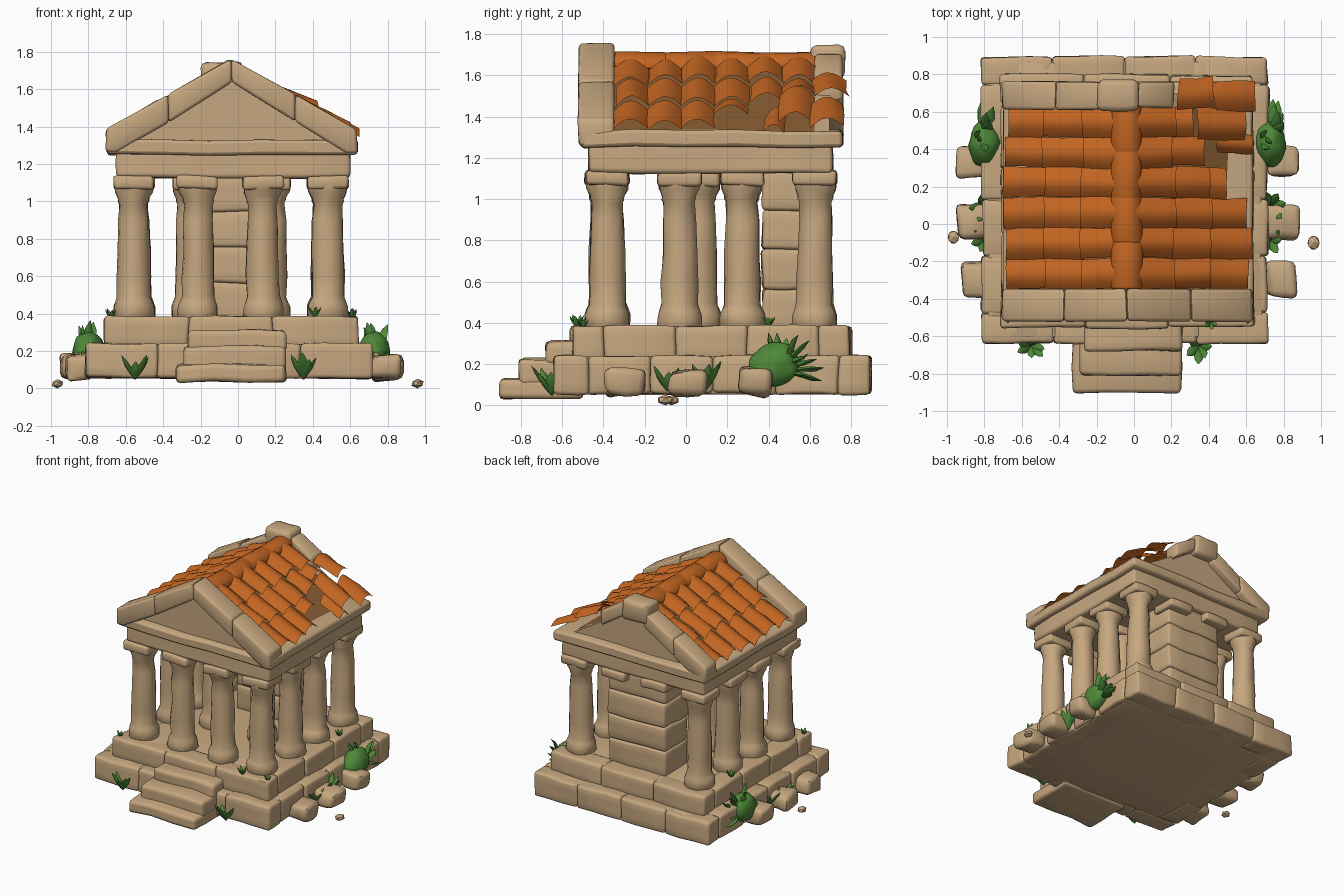
import bpy, bmesh, math, random
from mathutils import Vector, Matrix, noise

if "Cube" in bpy.data.objects:
    bpy.data.objects.remove(bpy.data.objects["Cube"])
random.seed(4)
R = random.uniform
CX, CY = -0.035, 0.12      # temple axis


def material(name, rgb):
    m = bpy.data.materials.new(name)
    m.diffuse_color = (*rgb, 1)
    m.use_nodes = True
    m.node_tree.nodes["Principled BSDF"].inputs["Base Color"].default_value = m.diffuse_color
    return m


STONE = material("sandstone", (0.57, 0.39, 0.215))
TILE = material("terracotta", (0.54, 0.13, 0.016))
LEAF = material("leaf_green", (0.075, 0.25, 0.04))
WOOD = material("dark_roof_wood", (0.25, 0.115, 0.035))


def finish(name, bm, mat, wobble=0.012, freq=5, angle=50):
    """Slight worn wobble, clean normals, smooth shading."""
    for v in bm.verts:
        v.co += noise.noise_vector(v.co * freq) * wobble
    bmesh.ops.recalc_face_normals(bm, faces=bm.faces)
    me = bpy.data.meshes.new(name)
    bm.to_mesh(me)
    bm.free()
    me.materials.append(mat)
    for p in me.polygons:
        p.use_smooth = True
    me.set_sharp_from_angle(angle=math.radians(angle))
    ob = bpy.data.objects.new(name, me)
    bpy.context.collection.objects.link(ob)
    return ob


def bevel(bm, w):
    edges = [e for e in bm.edges if len(e.link_faces) == 2 and e.calc_face_angle(0) > 0.4]
    bmesh.ops.bevel(bm, geom=edges, offset=w, segments=2, profile=0.5, affect='EDGES')


def box(name, x, y, z, w=0.018, cuts=2, mat=STONE, wobble=0.012):
    bm = bmesh.new()
    bmesh.ops.create_cube(bm, size=1)
    for v in bm.verts:
        v.co = [a + (c + 0.5) * (b - a) for c, (a, b) in zip(v.co, (x, y, z))]
    if cuts:
        bmesh.ops.subdivide_edges(bm, edges=bm.edges[:], cuts=cuts, use_grid_fill=True)
    bevel(bm, w)
    return finish(name, bm, mat, wobble)


def prism(name, pts, y0, y1, w=0.018, mat=STONE):
    """Outline in x,z pushed along y."""
    bm = bmesh.new()
    f = bm.faces.new([bm.verts.new((x, y0, z)) for x, z in pts])
    ext = bmesh.ops.extrude_face_region(bm, geom=[f])["geom"]
    for v in ext:
        if isinstance(v, bmesh.types.BMVert):
            v.co.y = y1
    bmesh.ops.recalc_face_normals(bm, faces=bm.faces)
    if w:
        bevel(bm, w)
    return finish(name, bm, mat)


def lathe(bm, prof, n, mtx):
    rings = [[bm.verts.new(mtx @ Vector((r * math.cos(2 * math.pi * i / n),
              r * math.sin(2 * math.pi * i / n), z))) for i in range(n)] for r, z in prof]
    for a, b in zip(rings, rings[1:]):
        for i in range(n):
            bm.faces.new((a[i], a[(i + 1) % n], b[(i + 1) % n], b[i]))
    bm.faces.new(rings[0][::-1])
    bm.faces.new(rings[-1])


def course(name, x, y, z, n):
    """Ring of worn blocks round a solid core."""
    d = 0.16
    box(name + "_core", (x[0] + .03, x[1] - .03), (y[0] + .03, y[1] - .03), (z[0], z[1] - .004), .01)
    for k in range(n):
        xa, xb = [x[0] + (x[1] - x[0]) * t / n for t in (k, k + 1)]
        ya, yb = [y[0] + d + (y[1] - y[0] - 2 * d) * t / n for t in (k, k + 1)]
        j = [R(-.008, .008) for _ in range(4)]
        box(name + "_front", (xa, xb), (y[0] + j[0], y[0] + d), z)
        box(name + "_back", (xa, xb), (y[1] - d, y[1] + j[1]), z)
        box(name + "_left", (x[0] + j[2], x[0] + d), (ya, yb), z)
        box(name + "_right", (x[1] - d, x[1] + j[3]), (ya, yb), z)


# Platform and stairs
course("lower_platform", (-.815, .715), (-.635, .90), (.055, .24), 4)
course("upper_platform", (-.715, .64), (-.555, .80), (.22, .385), 3)
for i, (x0, y0, z0, z1) in enumerate([(-.33, -.90, .035, .13), (-.29, -.81, .10, .225), (-.265, -.68, .2, .31)]):
    box("stair_step", (x0, .255), (y0, -.5), (z0, z1), .022)

# Columns: round base, tapered shaft, flared capital, square cap
PROFILE = [(.10, .37), (.11, .385), (.108, .44), (.098, .465), (.088, .49), (.089, .6), (.085, .75),
           (.08, .9), (.076, .985), (.083, 1.0), (.083, 1.015), (.1, 1.05), (.102, 1.08)]


def cap(x, y):
    box("column_cap", (x - .107, x + .107), (y - .105, y + .105), (1.065, 1.135), .016, 1)


def column(x, y):
    bm = bmesh.new()
    lathe(bm, PROFILE, 16, Matrix.Translation((x, y, 0)) @ Matrix.Rotation(R(0, 3), 4, 'Z'))
    finish("column", bm, STONE, .012, 9)
    cap(x, y)


XS, YS = (-.556, -.215, .134, .478), (-.382, -.03, .272, .625)
for x in XS:
    column(x, YS[0])
for y in YS[1:]:
    column(XS[0], y)
    column(XS[3], y)
for x in (-.245, .175):
    column(x, .06)
for x in XS[1:3]:
    cap(x, YS[3])

# Rear shrine wall in stacked courses
for k in range(4):
    e = R(-.006, .006)
    box("shrine_wall", (-.28 + e, .215 + e), (.37 + e, .665 + e), (.37 + k * .192, .37 + (k + 1) * .192))

# Entablature
box("architrave", (-.645, .595), (-.47, .71), (1.125, 1.27), .02, 4)
box("cornice", (-.70, .635), (-.51, .76), (1.25, 1.33), .02, 4)


# Gables: recessed panel with sloping stones; rear right slope is broken
def rake(name, side, u0, u1, y0, y1, lift=0):
    top = lambda u: 1.765 - .565 * u + lift
    low = lambda u: max(1.26, 1.635 - .62 * u)
    us = (u0, u1) if u1 < .6 else (u0, .61, u1)
    pts = [(CX + side * u, low(u)) for u in us] + [(CX + side * u1, top(u1)), (CX + side * u0, top(u0))]
    prism(name, pts, y0, y1)


panel = [(CX - .58, 1.3), (CX + .58, 1.3), (CX, 1.66)]
prism("front_gable_panel", panel, -.455, -.35, 0)
prism("rear_gable_panel", panel, .62, .70, 0)
for s in (-1, 1):
    rake("front_gable_slope", s, 0, .34, -.52, -.345)
    rake("front_gable_slope", s, .34, .67, -.52, -.345)
rake("rear_gable_slope", -1, .12, .38, .61, .76, -.01)
rake("rear_gable_slope", -1, .38, .67, .61, .76)
rake("rear_gable_slope", 1, .06, .25, .62, .76, -.025)
box("rear_gable_peak", (-.2, .03), (.605, .77), (1.58, 1.745), .03, 1)

# Roof underlay, seen through the hole
prism("roof_underlay", [(CX - .57, 1.31), (CX + .57, 1.31), (CX, 1.64)], -.36, .63, 0, WOOD)


# Curved roof tiles laid in overlapping rows
def tile(bm, side, u0, u1, y0, y1, lift=0, skew=0):
    nv = 8
    grid = []
    for a in (0, .5, 1):
        u = u0 + (u1 - u0) * a
        grid.append([bm.verts.new((CX + side * u, y0 + (y1 - y0) * t / nv + skew * a,
                    1.665 - .55 * u + .045 * math.sin(math.pi * t / nv) + .025 * a + lift))
                    for t in range(nv + 1)])
    faces = []
    for a, b in zip(grid, grid[1:]):
        for t in range(nv):
            vs = (a[t], b[t], b[t + 1], a[t + 1])
            faces.append(bm.faces.new(vs if side > 0 else vs[::-1]))
    bmesh.ops.solidify(bm, geom=faces, thickness=.03)


for side, name, limits in ((-1, "left_roof_tiles", [.65] * 6),
                           (1, "right_roof_tiles", [.65, .65, .65, .53, .41, .34])):
    bm = bmesh.new()
    for r, lim in enumerate(limits):
        y, u = -.345 + r * .162, .05
        while u < lim - .05:
            end = min(u + .2, lim)
            tile(bm, side, u - .02, end + R(-.01, .015), y + R(-.006, .006), y + .162, R(0, .012))
            u = end
    finish(name, bm, TILE, .012)

# Displaced tiles at the broken rear corner
bm = bmesh.new()
for u0, u1, y0, y1, lift, skew in [(.27, .47, .61, .78, .06, .01), (.47, .68, .60, .76, .04, .01),
                                   (.37, .62, .45, .62, .03, 0), (.48, .67, .38, .49, .0, -.01)]:
    tile(bm, 1, u0, u1, y0, y1, lift, skew)
finish("loose_roof_tiles", bm, TILE, .02)

# Ridge tiles
for k in range(4):
    y = -.345 + k * .24
    arc = [(CX - .005 + .085 * math.cos(math.pi * i / 8), 1.635 + .08 * math.sin(math.pi * i / 8)) for i in range(9)]
    prism("ridge_tile", arc, y, y + .245 + R(0, .01), .008, TILE)

# Loose stones beside the platform
for s in (-1, 1):
    for y0, y1, out, h in ((.25, .41, .91, .185), (-.08, .1, .915, .165), (-.39, -.2, .89, .18)):
        a, b = sorted((CX + s * .74, CX + s * out))
        ob = box("side_stone", (a, b), (y0, y1), (.05, h), .03, 1, STONE, .03)
for x, y, r in ((-.965, -.07, .034), (.96, -.1, .036)):
    bm = bmesh.new()
    bmesh.ops.create_icosphere(bm, subdivisions=1, radius=r)
    for v in bm.verts:
        v.co = Vector((x, y, r * .72)) + Vector((v.co.x, v.co.y * 1.15, v.co.z * .72))
    finish("pebble", bm, STONE, .0, 5, 25)


# Plants: pointed leaves fanned around a root
def leaf(bm, root, d, length, width):
    m = Matrix.Translation(root) @ Vector(d).to_track_quat('Z', 'Y').to_matrix().to_4x4()
    m = m @ Matrix.Diagonal((width, width * .45, length, 1))
    lathe(bm, [(.25, 0), (.8, .3), (1, .55), (.7, .8), (.06, 1)], 6, m)


def tuft(x, y, z, size, n=6, lean=(0, 0)):
    bm = bmesh.new()
    for k in range(n):
        a = 2 * math.pi * k / n + R(-.3, .3)
        d = (math.cos(a) * .6 + lean[0], math.sin(a) * .6 + lean[1], 1)
        leaf(bm, (x, y, z), d, size * R(.8, 1.1), size * .17)
    finish("grass_tuft", bm, LEAF, .0)


tuft(-.55, -.65, .05, .14, 7, (0, -.1))
tuft(.35, -.65, .05, .16, 7, (0, -.1))
for s in (-1, 1):
    X = CX + s * .76
    tuft(X, -.09, .07, .14, 6, (s * .1, 0))
    tuft(X, .09, .07, .16, 6, (s * .1, 0))
    tuft(CX + s * .64, .4, .375, .07, 5)
    tuft(CX + s * .645, -.5, .37, .06, 4)
    # Large bush with leaves reaching up and back
    bm = bmesh.new()
    bmesh.ops.create_icosphere(bm, subdivisions=3, radius=1, matrix=Matrix.Translation((CX + s * .765, .43, .195))
                               @ Matrix.Rotation(.25, 4, 'X') @ Matrix.Diagonal((.085, .12, .105, 1)))
    for k in range(9):
        t = -.35 + k * .27
        leaf(bm, (CX + s * .765, .46, .17), (s * R(-.35, .4), math.sin(t), math.cos(t)), R(.17, .21), .03)
    finish("bush", bm, LEAF, .015, 14)
tuft(.41, -.53, .375, .07, 5)
